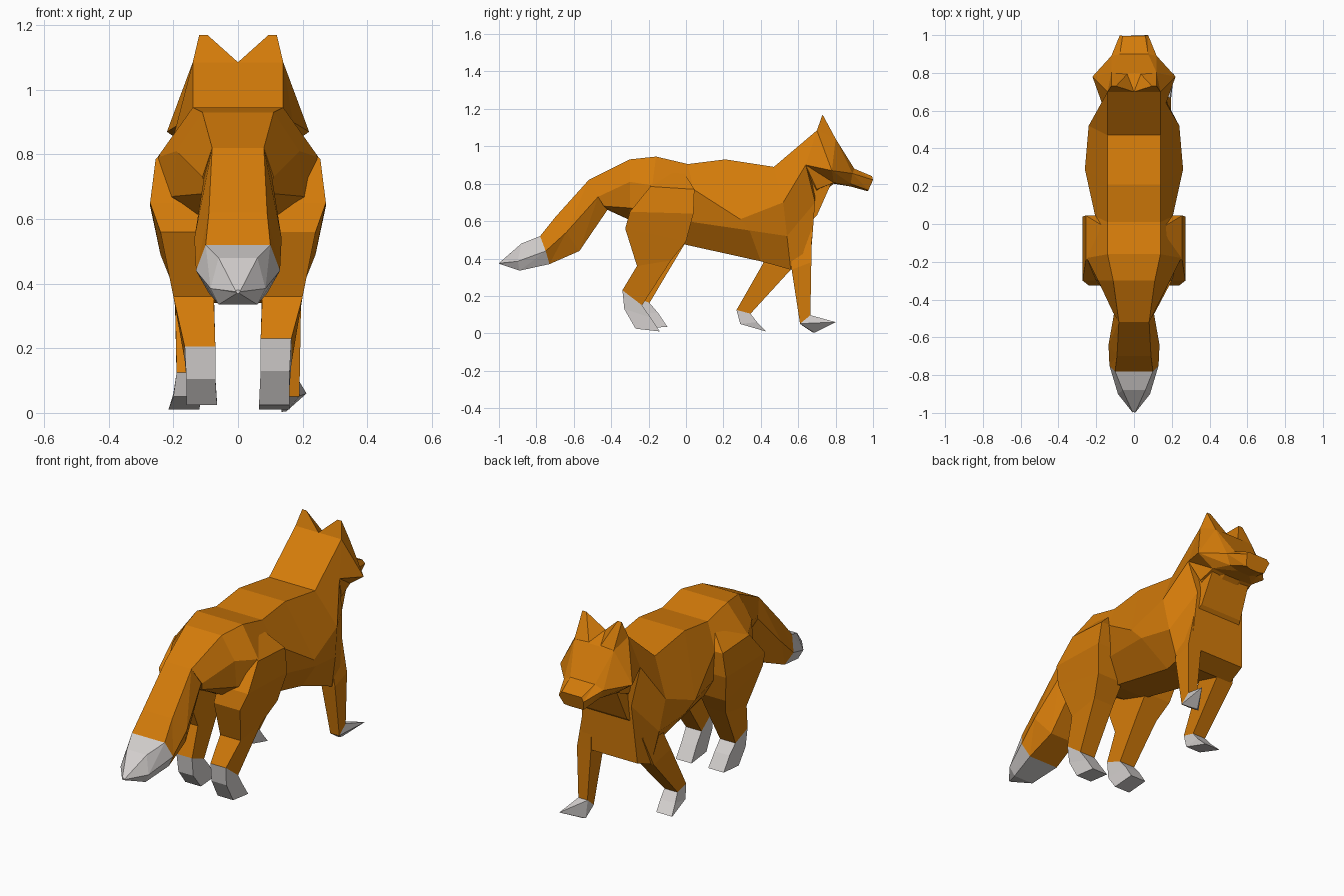
import bpy, bmesh


def material(name, rgb):
    m = bpy.data.materials.new(name)
    m.diffuse_color = (*rgb, 1)
    return m


ORANGE = material("orange fur", (0.66, 0.2, 0.003))
WHITE = material("pale fur", (0.66, 0.63, 0.62))


def finish(bm, name):
    bmesh.ops.remove_doubles(bm, verts=bm.verts, dist=0.0005)
    bmesh.ops.recalc_face_normals(bm, faces=bm.faces)
    mesh = bpy.data.meshes.new(name)
    bm.to_mesh(mesh)
    bm.free()
    mesh.materials.append(ORANGE)
    mesh.materials.append(WHITE)
    bpy.context.collection.objects.link(bpy.data.objects.new(name, mesh))


def loft(name, rings, white_from=99, split=False):
    """Skin closed rings; split gives symmetric triangles, later segments are pale."""
    bm = bmesh.new()
    vs = [[bm.verts.new(p) for p in r] for r in rings]
    n = len(rings[0])
    for s in range(len(vs) - 1):
        a, b = vs[s], vs[s + 1]
        for i in range(n):
            j = (i + 1) % n
            if not split or i in (n // 2 - 1, n - 1):
                polys = [(a[i], a[j], b[j], b[i])]
            elif i < n // 2:
                polys = [(a[i], a[j], b[j]), (a[i], b[j], b[i])]
            else:
                polys = [(a[i], a[j], b[i]), (a[j], b[j], b[i])]
            for p in polys:
                bm.faces.new(p).material_index = int(s >= white_from)
    bm.faces.new(vs[0])
    bm.faces.new(vs[-1]).material_index = int(len(vs) - 2 >= white_from)
    finish(bm, name)


def hull(name, points, pale=False):
    bm = bmesh.new()
    bmesh.ops.convex_hull(bm, input=[bm.verts.new(p) for p in points])
    for f in bm.faces:
        f.material_index = int(pale)
    finish(bm, name)


def mirrored(half):
    return half + [(-x, y, z) for x, y, z in reversed(half)]


def leg_ring(side, inner, outer, back, front):
    """Four-sided ring; back and front are (y, z)."""
    return [(side * inner, *back), (side * outer, *back),
            (side * outer, *front), (side * inner, *front)]


# Torso, from tail root to chest: top edge, flank, lower flank, belly
loft("torso", [mirrored(h) for h in [
    [(.08, -.52, .82), (.11, -.47, .73), (.09, -.44, .68), (.04, -.42, .66)],
    [(.11, -.30, .93), (.19, -.30, .81), (.20, -.30, .67), (.12, -.31, .61)],
    [(.14, -.16, .945), (.25, -.18, .79), (.24, -.18, .65), (.08, -.18, .53)],
    [(.14, .01, .905), (.205, .04, .77), (.18, .00, .60), (.10, -.03, .48)],
    [(.14, .21, .93), (.26, .29, .61), (.235, .34, .55), (.11, .40, .385)],
    [(.14, .47, .89), (.24, .52, .70), (.215, .54, .52), (.18, .56, .34)],
    [(.14, .70, 1.085), (.17, .64, .90), (.15, .69, .70), (.17, .665, .38)],
]])

# Tail with pale tip
loft("tail", [mirrored(h) for h in [
    [(.08, -.52, .82), (.105, -.47, .73), (.06, -.42, .66)],
    [(.09, -.70, .62), (.135, -.64, .54), (.08, -.57, .44)],
    [(.10, -.78, .52), (.13, -.75, .44), (.09, -.73, .37)],
    [(.06, -.88, .48), (.085, -.90, .385), (.06, -.89, .335)],
    [(.004, -.995, .38), (.006, -1.0, .375), (.004, -.995, .37)],
]], 2, True)

# Head and muzzle: brow, cheek, jaw, chin
loft("head", [mirrored(h) for h in [
    [(.14, .70, 1.085), (.17, .64, .90), (.14, .70, .77), (.05, .69, .72)],
    [(.12, .80, 1.04), (.22, .78, .87), (.13, .79, .805), (.05, .79, .80)],
    [(.075, .90, .88), (.12, .89, .855), (.09, .88, .80), (.04, .88, .785)],
    [(.06, .995, .84), (.075, 1.0, .82), (.06, .975, .765), (.03, .97, .76)],
]], split=True)

# Throat wedge between jaw and chest
loft("throat", [mirrored(h) for h in [
    [(.13, .66, .82), (.14, .67, .60)],
    [(.12, .78, .81), (.13, .70, .63)],
]])

# Ears
for side, label in ((1, "right"), (-1, "left")):
    hull(label + "_ear", [(side * x, y, z) for x, y, z in [
        (.14, .70, 1.085), (0, .70, 1.085), (.12, .73, 1.17),
        (.095, .73, 1.17), (.12, .80, 1.04), (.03, .80, 1.03),
        (.08, .72, 1.0)]])

# Hind legs; the left foot is set slightly forward
for side, label, dy, dz in ((1, "right", 0, 0), (-1, "left", .04, .025)):
    loft(label + "_hind_leg", [leg_ring(side, *r) for r in [
        (.08, .13, (-.16, .91), (-.03, .89)),
        (.11, .255, (-.19, .785), (.045, .77)),
        (.09, .272, (-.30, .65), (.04, .64)),
        (.08, .24, (-.325, .56), (.00, .49)),
        (.075, .20, (-.262 + dy / 2, .36), (-.08 + dy / 2, .39)),
        (.07, .165, (-.34 + dy, .23 - dz), (-.235 + dy, .15 + dz / 2)),
        (.07, .16, (-.33 + dy, .13 - dz), (-.19 + dy, .085 + dz)),
        (.065, .16, (-.27 + dy, .025), (-.14 + dy, .01 + dz)),
    ]], 5)

# Standing right front leg with a pale pointed paw
loft("right_front_leg", [leg_ring(1, *r) for r in [
    (.10, .15, (.56, .60), (.675, .62)),
    (.11, .195, (.565, .34), (.67, .38)),
    (.135, .19, (.61, .05), (.665, .095)),
]])
hull("right_front_paw", [(.135, .61, .05), (.19, .61, .052), (.19, .665, .097),
                         (.133, .665, .097), (.135, .68, .003),
                         (.15, .69, .005), (.212, .80, .06)], True)

# Left front leg, swung back
loft("left_front_leg", [leg_ring(-1, *r) for r in [
    (.09, .17, (.46, .50), (.62, .50)),
    (.09, .195, (.41, .37), (.56, .34)),
    (.11, .19, (.27, .125), (.345, .105)),
    (.11, .20, (.29, .05), (.38, .06)),
    (.12, .215, (.42, .012), (.43, .01)),
]], 2)
